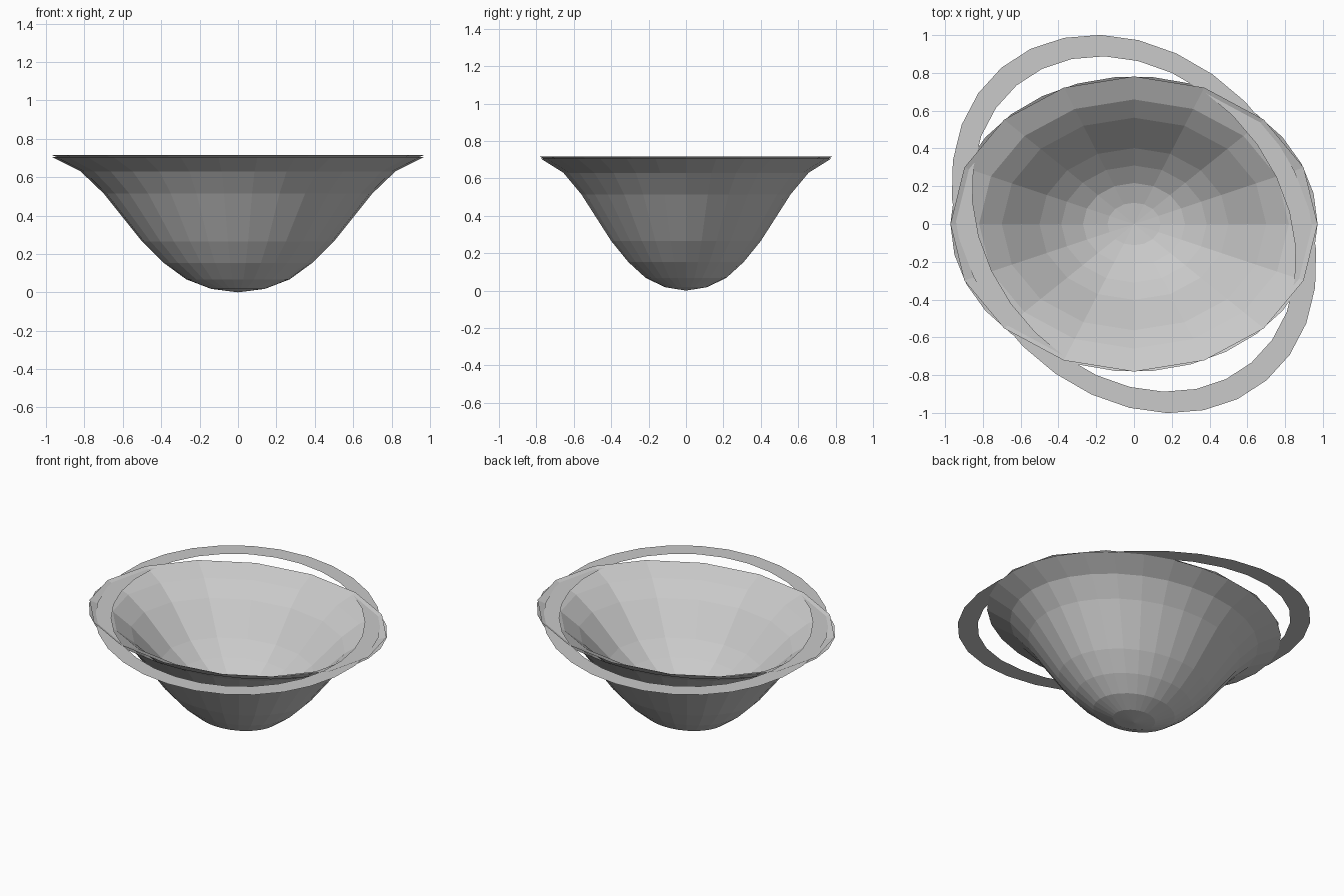
import bpy
import bmesh
from math import cos, sin, pi, radians

cube = bpy.data.objects.get("Cube")
if cube:
    bpy.data.objects.remove(cube, do_unlink=True)

# Single flat colour
GREY = (0.588, 0.588, 0.588, 1.0)
grey = bpy.data.materials.new("plain_grey")
grey.use_nodes = True
grey.diffuse_color = GREY
grey.node_tree.nodes["Principled BSDF"].inputs["Base Color"].default_value = GREY

SQUASH = 0.804   # depth of every ellipse relative to its width
RIM_Z = 0.706    # outside skin and flat rim
LIP_Z = 0.716    # top edge of the lining, just above the flat rim
RIM_R = 0.972
# Bowl profile as (half width, height), from the lowest ring to the rim
PROFILE = [(0.14, 0.018), (0.27, 0.068), (0.385, 0.152), (0.5, 0.265),
           (0.7, 0.515), (0.82, 0.63), (RIM_R, RIM_Z)]


def ellipse(bm, radius, z, sides):
    return [bm.verts.new((radius * cos(2 * pi * i / sides),
                          SQUASH * radius * sin(2 * pi * i / sides), z))
            for i in range(sides)]


def bridge(bm, low, high):
    n = len(low)
    for i in range(n):
        j = (i + 1) % n
        bm.faces.new((low[i], low[j], high[j], high[i]))


def finish(bm, name):
    mesh = bpy.data.meshes.new(name)
    bm.to_mesh(mesh)
    bm.free()
    mesh.materials.append(grey)
    obj = bpy.data.objects.new(name, mesh)
    bpy.context.collection.objects.link(obj)
    return obj


def bowl_shell(name, sides, top=RIM_Z, depth=1.0, inward=False):
    """Shell hanging from height top; depth below 1 makes it shallower."""
    bm = bmesh.new()
    rings = [ellipse(bm, r, top - depth * (RIM_Z - z), sides)
             for r, z in PROFILE]
    tip = bm.verts.new((0, 0, top - depth * RIM_Z))
    for i in range(sides):
        bm.faces.new((tip, rings[0][(i + 1) % sides], rings[0][i]))
    for low, high in zip(rings, rings[1:]):
        bridge(bm, low, high)
    if inward:
        bmesh.ops.reverse_faces(bm, faces=bm.faces[:])
    return finish(bm, name)


# Bowl: finer outside skin and coarser, shallower inside lining
bowl_shell("bowl_outside", 30)
bowl_shell("bowl_lining", 16, LIP_Z, 0.75, inward=True)

# Flat oval rim, turned against the bowl
bm = bmesh.new()
outer = ellipse(bm, 1.085, RIM_Z, 30)
inner = ellipse(bm, RIM_R - 0.01, RIM_Z, 30)
bridge(bm, outer, inner)
rim = finish(bm, "flat_rim")
rim.rotation_euler.z = radians(-49.7)
